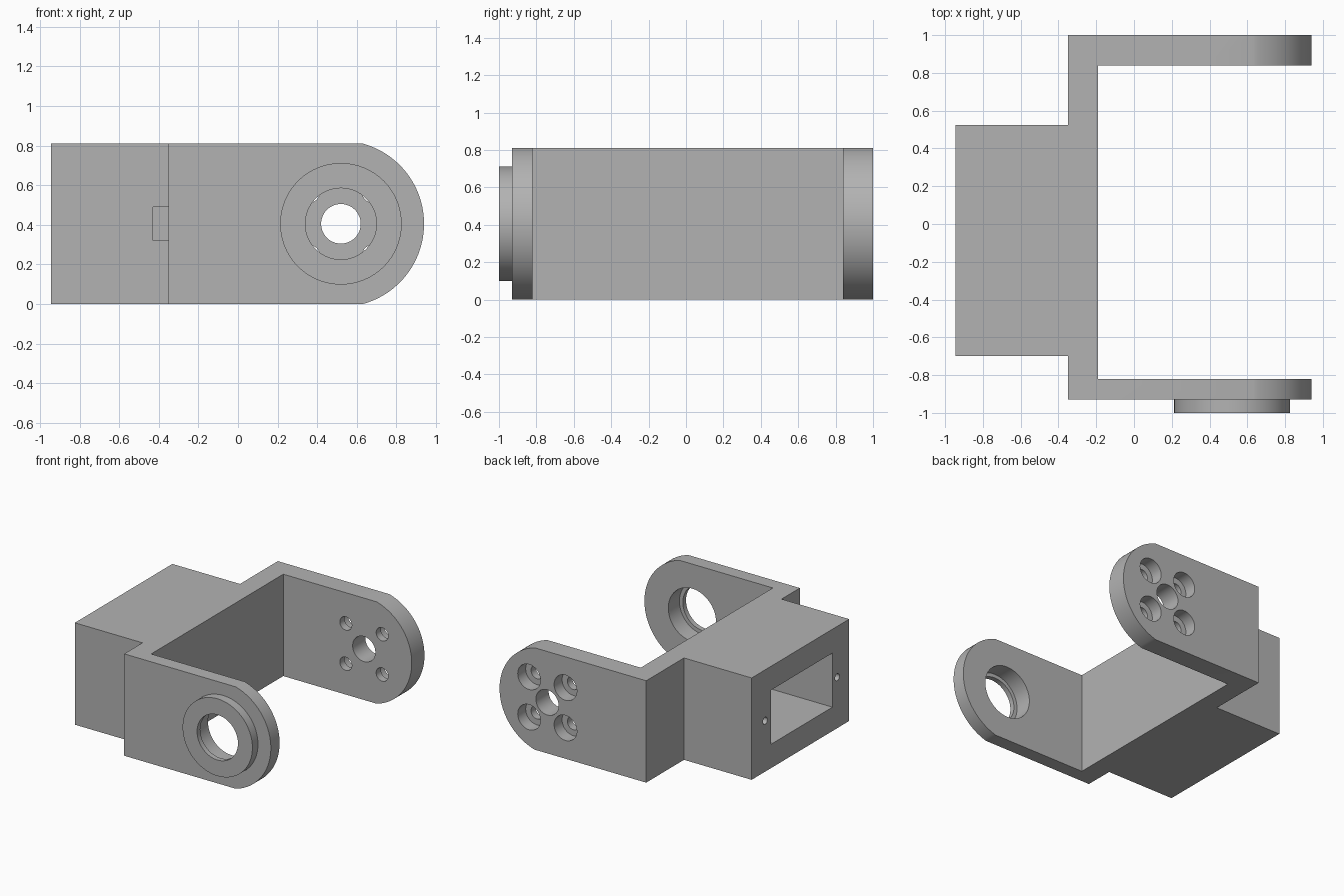
import bpy, bmesh
from math import cos, sin, asin, radians
from mathutils import Matrix, Vector

cube = bpy.data.objects.get("Cube")
if cube:
    bpy.data.objects.remove(cube, do_unlink=True)

# Single grey material
grey = bpy.data.materials.new("matte grey")
grey.use_nodes = True
colour = (0.45, 0.45, 0.45, 1)
grey.diffuse_color = colour
grey.node_tree.nodes["Principled BSDF"].inputs["Base Color"].default_value = colour

HEIGHT = 0.81
PIVOT_X, PIVOT_Z = 0.52, HEIGHT / 2
END_RADIUS = 0.42
BLOCK_BACK, BLOCK_FRONT = 0.525, -0.70


def prism(name, points, direction):
    """Extrude a closed outline of 3D points along a direction."""
    bm = bmesh.new()
    face = bm.faces.new([bm.verts.new(p) for p in points])
    ext = bmesh.ops.extrude_face_region(bm, geom=[face])
    verts = [v for v in ext["geom"] if isinstance(v, bmesh.types.BMVert)]
    bmesh.ops.translate(bm, verts=verts, vec=direction)
    bmesh.ops.recalc_face_normals(bm, faces=bm.faces)
    return to_object(name, bm)


def to_object(name, bm):
    mesh = bpy.data.meshes.new(name)
    bm.to_mesh(mesh)
    bm.free()
    mesh.materials.append(grey)
    obj = bpy.data.objects.new(name, mesh)
    bpy.context.collection.objects.link(obj)
    return obj


def box(name, low, high):
    low, high = Vector(low), Vector(high)
    bm = bmesh.new()
    bmesh.ops.create_cube(bm, size=1)
    bmesh.ops.scale(bm, vec=high - low, verts=bm.verts)
    bmesh.ops.translate(bm, vec=(low + high) / 2, verts=bm.verts)
    return to_object(name, bm)


def cylinder(name, radius, start, end, segments=64):
    start, end = Vector(start), Vector(end)
    axis = end - start
    turn = axis.to_track_quat('Z', 'Y').to_matrix().to_4x4()
    bm = bmesh.new()
    bmesh.ops.create_cone(bm, cap_ends=True, segments=segments, radius1=radius,
                          radius2=radius, depth=axis.length,
                          matrix=Matrix.Translation((start + end) / 2) @ turn)
    return to_object(name, bm)


def pivot_cylinder(name, radius, y0, y1, dx=0, dz=0, segments=64):
    """Cylinder along y, placed relative to the pivot."""
    x, z = PIVOT_X + dx, PIVOT_Z + dz
    return cylinder(name, radius, (x, y0, z), (x, y1, z), segments)


def combine(target, tool, operation):
    mod = target.modifiers.new(tool.name, 'BOOLEAN')
    mod.operation, mod.object, mod.solver = operation, tool, 'EXACT'
    bpy.context.view_layer.objects.active = target
    bpy.ops.object.modifier_apply(modifier=mod.name)
    bpy.data.objects.remove(tool, do_unlink=True)


# Forked body, from its plan outline
plan = [(-0.945, BLOCK_FRONT), (-0.35, BLOCK_FRONT), (-0.35, -0.93), (1.1, -0.93),
        (1.1, -0.82), (-0.19, -0.82), (-0.19, 0.84), (1.1, 0.84),
        (1.1, 1), (-0.35, 1), (-0.35, BLOCK_BACK), (-0.945, BLOCK_BACK)]
bracket = prism("bracket", [(x, y, 0) for x, y in plan], (0, 0, HEIGHT))

# Round the arm ends with the side outline
sweep = asin(PIVOT_Z / END_RADIUS)
steps = 48
side = [(-1.2, 0), (-1.2, HEIGHT)]
for i in range(steps + 1):
    a = sweep * (1 - 2 * i / steps)
    side.append((PIVOT_X + END_RADIUS * cos(a), PIVOT_Z + END_RADIUS * sin(a)))
outline = prism("side_outline", [(x, -1.2, z) for x, z in side], (0, 2.4, 0))
combine(bracket, outline, 'INTERSECT')

# Bearing boss on the front arm
combine(bracket, pivot_cylinder("bearing_boss", 0.307, -1, -0.9, segments=96), 'UNION')

# Bearing bore: wide seat from inside, thin lip outside
cutters = [
    pivot_cylinder("bearing_lip_hole", 0.18, -1.1, -0.9),
    pivot_cylinder("bearing_seat", 0.21, -0.96, -0.75),
    pivot_cylinder("horn_centre_hole", 0.10, 0.7, 1.1),
]
# Four counterbored screw holes on the back arm
for dx in (-0.16, 0.16):
    for dz in (-0.16, 0.16):
        cutters.append(pivot_cylinder("horn_screw_hole", 0.053, 0.7, 1.1, dx, dz, 32))
        cutters.append(pivot_cylinder("horn_counterbore", 0.10, 0.90, 1.1, dx, dz, 48))
# Motor pocket, cable slot and mounting screw holes in the block
cutters.append(box("motor_pocket", (-1.1, -0.49, 0.19), (-0.35, 0.28, 0.62)))
cutters.append(box("cable_slot", (-0.43, -0.75, 0.32), (-0.35, -0.45, 0.49)))
for y in (-0.55, 0.355):
    cutters.append(cylinder("mount_screw_hole", 0.028, (-1.1, y, PIVOT_Z),
                            (-0.65, y, PIVOT_Z), 24))
for cutter in cutters:
    combine(bracket, cutter, 'DIFFERENCE')

# Smooth the curved walls, keep edges sharp
bpy.ops.object.select_all(action='DESELECT')
bracket.select_set(True)
bpy.context.view_layer.objects.active = bracket
bpy.ops.object.shade_smooth_by_angle(angle=radians(30))
